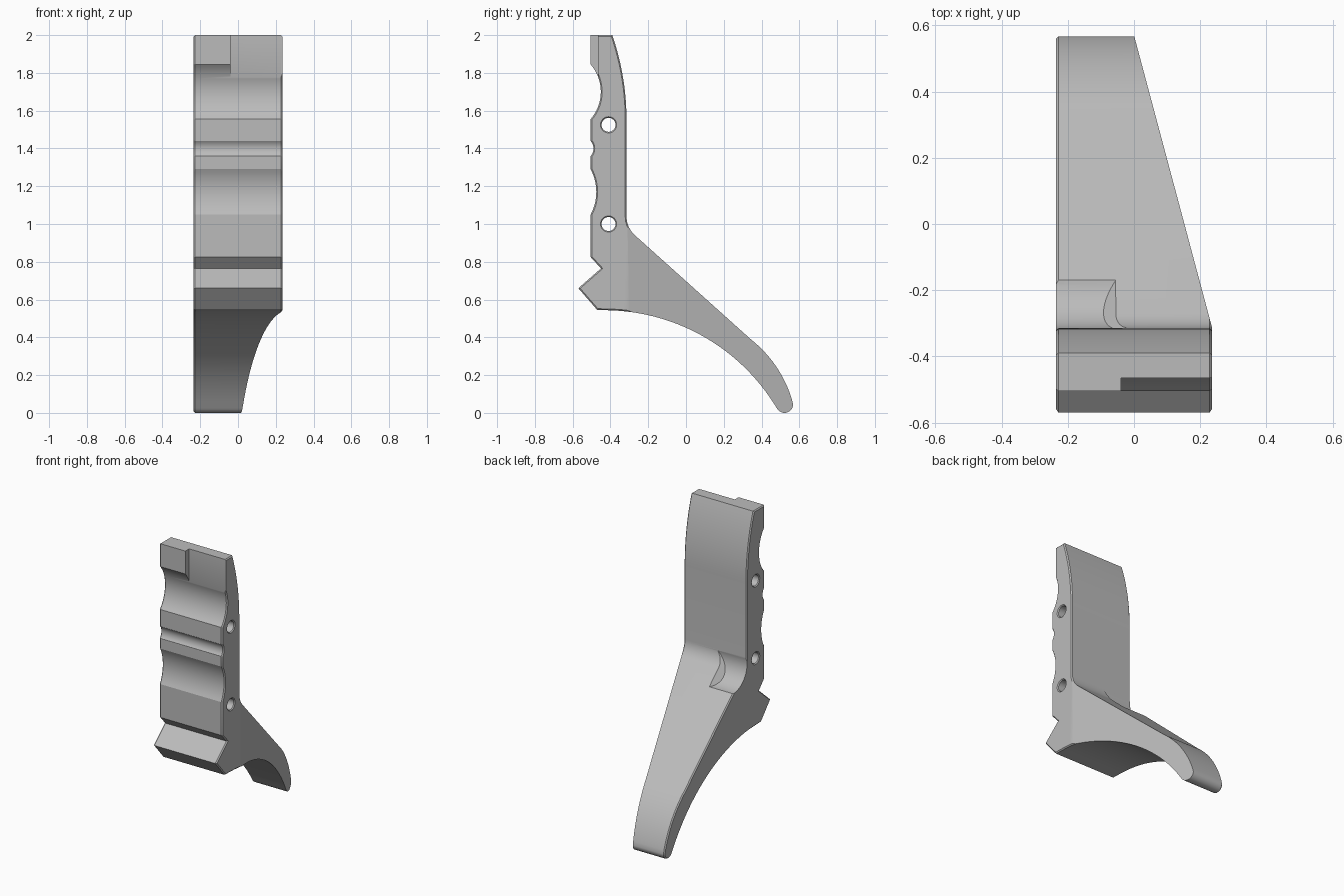
import bpy, bmesh, math
from mathutils import Vector

if "Cube" in bpy.data.objects:
    bpy.data.objects.remove(bpy.data.objects["Cube"])

W = 0.235  # half width


def arc(a, b, c, n=12):
    """Points of the circle arc from a through b to c."""
    a, b, c = complex(*a), complex(*b), complex(*c)
    w = (c - a) / (b - a)
    o = a + (b - a) * (w - abs(w) ** 2) / (2j * w.imag)
    ph = lambda z: math.atan2(z.imag, z.real)
    sweep = ph((b - o) / (a - o)) + ph((c - o) / (b - o))
    pts = []
    for i in range(n + 1):
        t = sweep * i / n
        p = o + (a - o) * complex(math.cos(t), math.sin(t))
        pts.append((p.real, p.imag))
    return pts


def make_object(name, bm):
    bmesh.ops.recalc_face_normals(bm, faces=bm.faces[:])
    me = bpy.data.meshes.new(name)
    bm.to_mesh(me)
    bm.free()
    ob = bpy.data.objects.new(name, me)
    bpy.context.collection.objects.link(ob)
    return ob


def lathe_x(name, y, z, rings, n=48, shear=None):
    """Solid of revolution about an x axis; rings are (x, radius)."""
    bm = bmesh.new()
    loops = []
    for x, r in rings:
        loops.append([bm.verts.new((x, y + r * math.cos(2 * math.pi * i / n),
                                    z + r * math.sin(2 * math.pi * i / n))) for i in range(n)])
    for p, q in zip(loops, loops[1:]):
        for i in range(n):
            j = (i + 1) % n
            bm.faces.new((p[i], p[j], q[j], q[i]))
    bm.faces.new(loops[0])
    bm.faces.new(loops[-1])
    if shear:
        for v in loops[-1]:
            v.co.x -= shear(v.co)
    return make_object(name, bm)


# Side outline (y, z): back edge down to the tip, under curve, front teeth
outline = (
    [(-0.505, 2.0)]
    + arc((-0.39, 2.0), (-0.334, 1.78), (-0.315, 1.55), 16)
    + arc((-0.315, 1.04), (-0.303, 0.985), (-0.27, 0.94), 8)
    + arc((0.345, 0.388), (0.473, 0.252), (0.561, 0.07), 16)
    + arc((0.567, 0.045), (0.535, 0.002), (0.481, 0.025), 12)
    + arc((0.475, 0.034), (0.1, 0.40), (-0.40, 0.543), 32)
    + [(-0.47, 0.545), (-0.57, 0.66), (-0.45, 0.765), (-0.505, 0.825)]
    + arc((-0.505, 1.05), (-0.475, 1.17), (-0.505, 1.29), 14)
    + arc((-0.505, 1.36), (-0.49, 1.40), (-0.505, 1.44), 8)
    + arc((-0.505, 1.555), (-0.451, 1.70), (-0.505, 1.845), 18)
)

# Body: extruded outline with chamfered side edges
bm = bmesh.new()
left = bm.faces.new([bm.verts.new((-W, y, z)) for y, z in outline])
ext = bmesh.ops.extrude_face_region(bm, geom=[left], use_keep_orig=True)
for v in [g for g in ext["geom"] if isinstance(g, bmesh.types.BMVert)]:
    v.co.x = W
bmesh.ops.recalc_face_normals(bm, faces=bm.faces[:])
rim = [e for e in bm.edges if abs(e.verts[0].co.x - e.verts[1].co.x) < 1e-5]
bmesh.ops.bevel(bm, geom=rim, offset=0.007, segments=1, affect='EDGES')

# Slanted right side of the tail
cut = bmesh.ops.bisect_plane(bm, geom=bm.verts[:] + bm.edges[:] + bm.faces[:],
                             plane_co=(W, -0.31, 0),
                             plane_no=Vector((0.88, 0.235, 0)).normalized(),
                             clear_outer=True)
bmesh.ops.holes_fill(bm, edges=[e for e in bm.edges if e.is_boundary], sides=0)
body = make_object("grip_body", bm)

# Cutters: two pin holes with countersunk ends
cutters = [lathe_x("pin_hole_cutter", -0.41, z,
                   [(-0.3, 0.108), (-0.229, 0.037), (0.229, 0.037), (0.3, 0.108)], 32)
           for z in (1.0, 1.525)]

# Cutter: deeper corner scoop on the left, ending in a slanted wall
depth = lambda c: ((-0.27 - c.y) * 0.55 + (0.94 - c.z) * 0.615) / 0.825
cutters.append(lathe_x("corner_scoop_cutter", -0.168, 1.0,
                       [(-0.3, 0.15), (-0.055, 0.15)], 64, depth))

# Cutter: step at the top right of the front
bm = bmesh.new()
bmesh.ops.create_cube(bm, size=1)
for v in bm.verts:
    v.co = (0.4 if v.co.x > 0 else -0.04,
            -0.465 if v.co.y > 0 else -0.7,
            2.2 if v.co.z > 0 else 1.75)
cutters.append(make_object("step_cutter", bm))

bpy.context.view_layer.objects.active = body
for c in cutters:
    c.hide_render = True
    m = body.modifiers.new("cut", 'BOOLEAN')
    m.operation, m.solver, m.object = 'DIFFERENCE', 'EXACT', c
    bpy.ops.object.modifier_apply(modifier=m.name)
    bpy.data.objects.remove(c)

# Grey material and shading
grey = bpy.data.materials.new("plain_grey")
grey.diffuse_color = (0.5, 0.5, 0.5, 1)
grey.use_nodes = True
grey.node_tree.nodes["Principled BSDF"].inputs["Base Color"].default_value = grey.diffuse_color
body.data.materials.clear()
body.data.materials.append(grey)
for p in body.data.polygons:
    p.material_index = 0
bpy.ops.object.select_all(action='DESELECT')
body.select_set(True)
bpy.ops.object.shade_smooth_by_angle(angle=math.radians(25))
